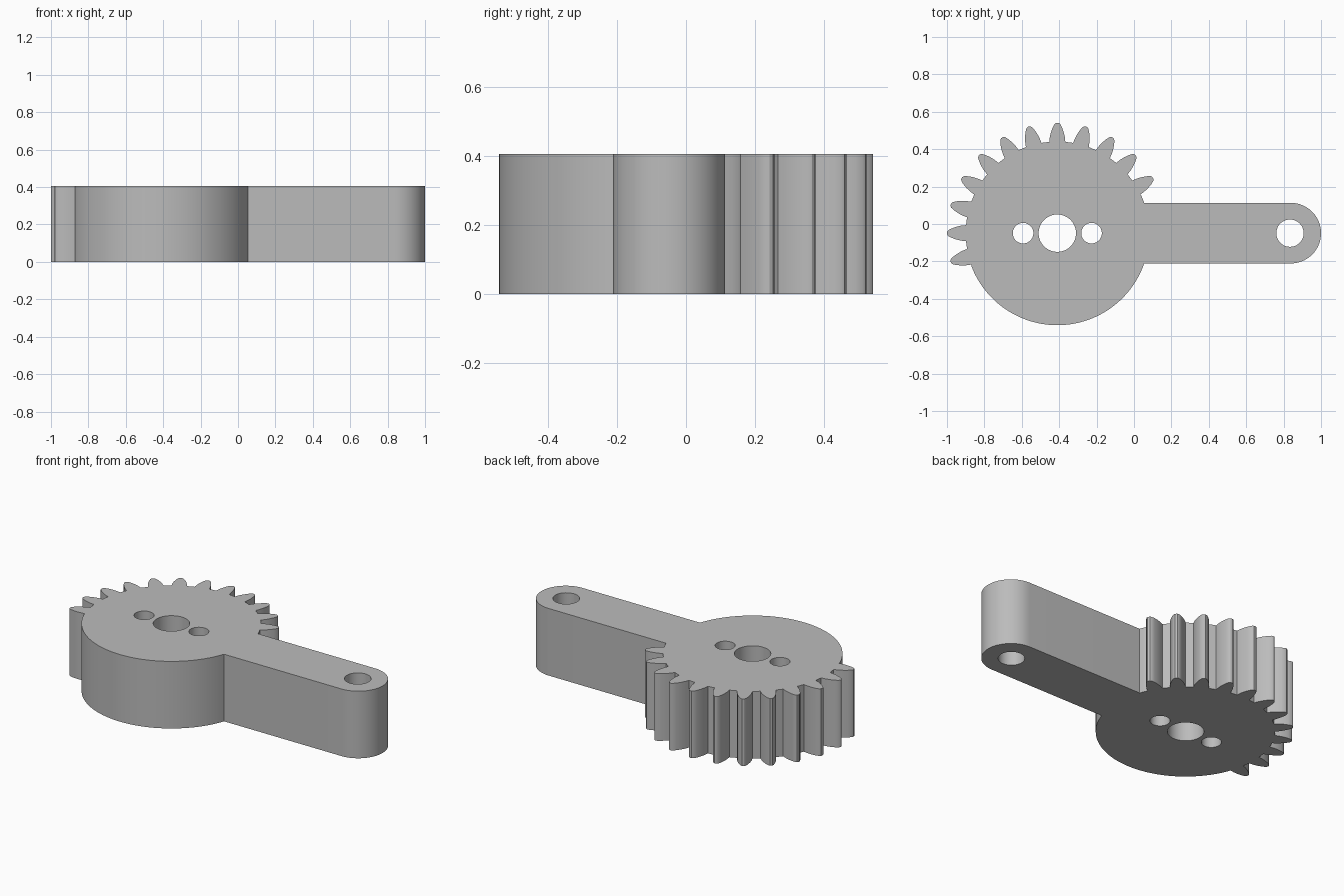
import bpy
import bmesh
from math import sin, cos, asin, pi, radians

cube = bpy.data.objects.get("Cube")
if cube:
    bpy.data.objects.remove(cube, do_unlink=True)

CX, CY = -0.41, -0.049          # gear centre
ROOT = 0.492                    # disc radius
HEIGHT = 0.405
ARM_X, ARM_R = 0.838, 0.162     # arm tip centre and half width


def arc(x, y, r, start, end, steps):
    """Points along an arc, both ends included."""
    angles = [start + (end - start) * i / steps for i in range(steps + 1)]
    return [(x + r * cos(a), y + r * sin(a)) for a in angles]


def circle(x, y, r, steps=48):
    return arc(x, y, r, 0, 2 * pi, steps)[:-1]


def tooth(angle):
    """One convex gear tooth: (radius, half width) from root to tip."""
    flank = [(ROOT - 0.004, 0.043), (0.515, 0.040), (0.54, 0.034),
             (0.565, 0.025), (0.584, 0.015), (0.59, 0.006)]
    side = [(r, -w) for r, w in flank] + [(r, w) for r, w in reversed(flank)]
    return [(CX + r * cos(angle) - w * sin(angle),
             CY + r * sin(angle) + w * cos(angle)) for r, w in side]


# Outline: arm tip, toothed arc, then the plain part of the disc
join = asin(ARM_R / ROOT)
outline = arc(ARM_X, CY, ARM_R, -pi / 2, pi / 2, 32)
outline += arc(CX, CY, ROOT, join, radians(24), 2)
for degrees in range(30, 196, 15):
    outline += tooth(radians(degrees))
outline += arc(CX, CY, ROOT, radians(201), 2 * pi - join, 64)

# Holes: axle, two screw holes beside it, and the arm pin
loops = [outline,
         circle(CX, CY, 0.1),
         circle(CX - 0.183, CY, 0.055),
         circle(CX + 0.183, CY, 0.055),
         circle(0.834, CY, 0.073)]

bm = bmesh.new()
rings = []
for z in (0, HEIGHT):
    level = [[bm.verts.new((x, y, z)) for x, y in loop] for loop in loops]
    edges = [bm.edges.new((ring[i - 1], ring[i])) for ring in level for i in range(len(ring))]
    bmesh.ops.triangle_fill(bm, edges=edges, use_beauty=True, normal=(0, 0, 1))
    rings.append(level)

# Side walls between the two caps
for low, high in zip(*rings):
    for i in range(len(low)):
        bm.faces.new((low[i - 1], low[i], high[i], high[i - 1]))
bmesh.ops.recalc_face_normals(bm, faces=bm.faces)

mesh = bpy.data.meshes.new("gear_arm")
bm.to_mesh(mesh)
bm.free()
gear_arm = bpy.data.objects.new("gear_arm", mesh)
bpy.context.collection.objects.link(gear_arm)

# Plain grey
grey = bpy.data.materials.new("plain_grey")
grey.use_nodes = True
colour = (0.5, 0.5, 0.5, 1)
grey.diffuse_color = colour
grey.node_tree.nodes["Principled BSDF"].inputs["Base Color"].default_value = colour
mesh.materials.append(grey)

bpy.ops.object.select_all(action="DESELECT")
gear_arm.select_set(True)
bpy.context.view_layer.objects.active = gear_arm
bpy.ops.object.shade_smooth_by_angle(angle=radians(30))
